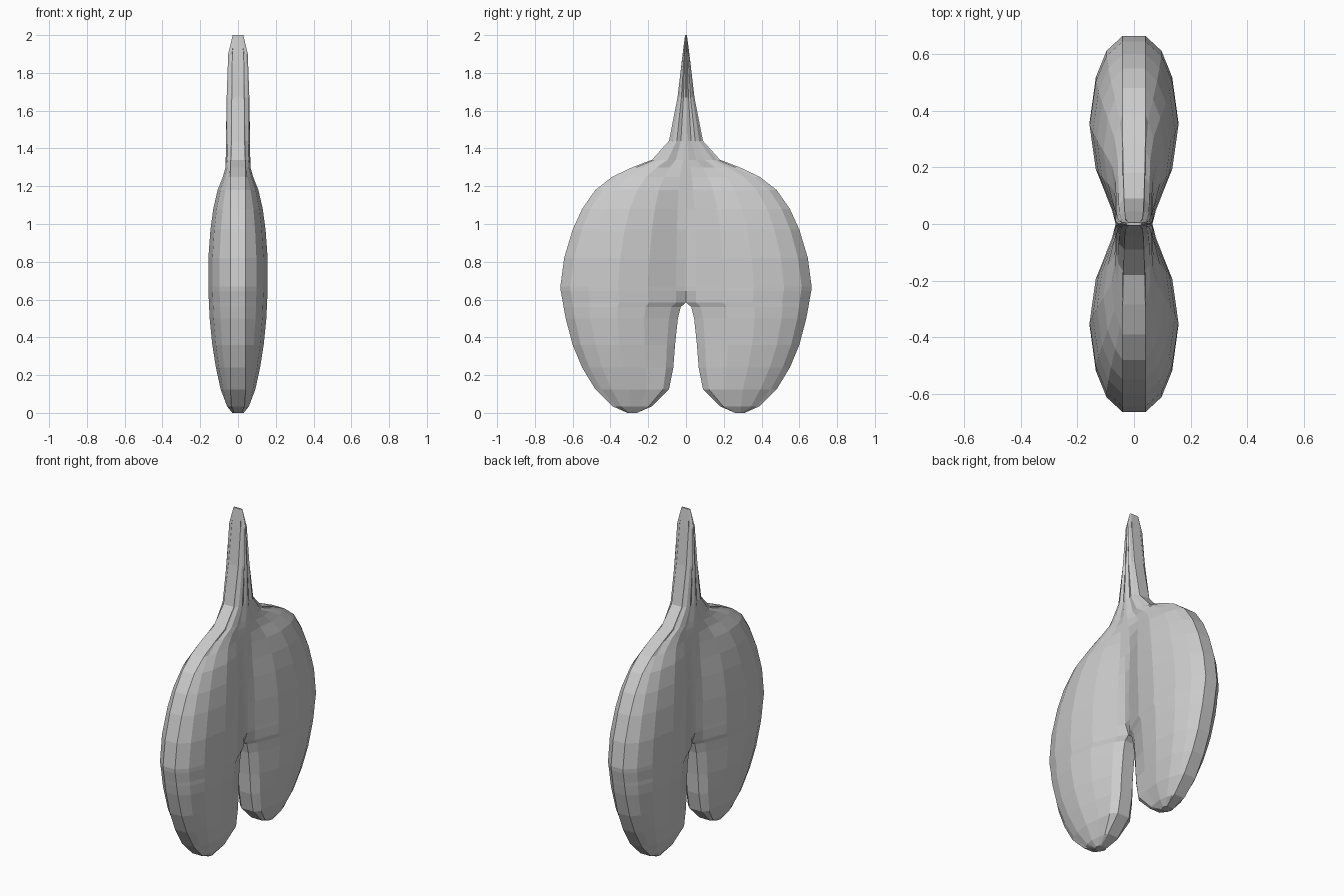
import bpy, bmesh

# Rows up the height: z, inner y, outer y, half depth at inner edge, fullest half depth, rim half depth
ROWS = [
    (0.00, 0.26, 0.31, 0.020, 0.030, 0.020),
    (0.035, 0.18, 0.39, 0.035, 0.058, 0.035),
    (0.125, 0.09, 0.48, 0.040, 0.092, 0.040),
    (0.24, 0.067, 0.55, 0.040, 0.117, 0.040),
    (0.36, 0.058, 0.60, 0.040, 0.136, 0.040),
    (0.50, 0.043, 0.637, 0.040, 0.150, 0.040),
    (0.56, 0.028, 0.648, 0.040, 0.153, 0.040),
    (0.585, 0.0, 0.652, 0.040, 0.154, 0.040),
    (0.645, 0.0, 0.663, 0.062, 0.157, 0.040),
    (0.67, 0.0, 0.665, 0.064, 0.157, 0.040),
    (0.82, 0.0, 0.645, 0.065, 0.157, 0.040),
    (0.97, 0.0, 0.60, 0.065, 0.146, 0.040),
    (1.08, 0.0, 0.55, 0.065, 0.131, 0.040),
    (1.18, 0.0, 0.48, 0.065, 0.108, 0.040),
    (1.25, 0.0, 0.39, 0.065, 0.080, 0.040),
    (1.30, 0.0, 0.285, 0.065, 0.066, 0.040),
    (1.34, 0.0, 0.18, 0.065, 0.064, 0.038),
    (1.44, 0.0, 0.09, 0.064, 0.063, 0.035),
    (1.67, 0.0, 0.045, 0.060, 0.060, 0.033),
    (1.90, 0.0, 0.018, 0.052, 0.052, 0.030),
    (2.00, 0.0, 0.005, 0.028, 0.028, 0.020),
]
SLIT_TOP = 7
ACROSS = [0, 0.08, 0.30, 0.54, 0.78, 0.92, 1]
LAST = len(ACROSS) - 1


def depth(k, inner, full, rim, low):
    soft = max(inner, 0.5 * full) if not low else min(0.075, 0.78 * full)
    return [inner, soft, 0.86 * full, full, 0.86 * full, 0.62 * full, rim][k]


# One lobe with half of the stem
bm = bmesh.new()
sheets = {}
for side in (1, -1):
    sheets[side] = [
        [bm.verts.new((side * depth(k, xi, xm, rim, r <= SLIT_TOP), yi + (yo - yi) * u, z))
         for k, u in enumerate(ACROSS)]
        for r, (z, yi, yo, xi, xm, rim) in enumerate(ROWS)]
f, b = sheets[1], sheets[-1]
for r in range(len(ROWS) - 1):
    for s in (f, b):
        for k in range(LAST):
            bm.faces.new((s[r][k], s[r][k + 1], s[r + 1][k + 1], s[r + 1][k]))
    # Outer rim, and the wall of the slit
    bm.faces.new((f[r][LAST], b[r][LAST], b[r + 1][LAST], f[r + 1][LAST]))
    if r < SLIT_TOP:
        bm.faces.new((f[r][0], f[r + 1][0], b[r + 1][0], b[r][0]))
# Close the foot and the stem tip
for r in (0, -1):
    for k in range(LAST):
        bm.faces.new((f[r][k], b[r][k], b[r][k + 1], f[r][k + 1]))

# Mirror to the second lobe
copy = bmesh.ops.duplicate(bm, geom=bm.verts[:] + bm.edges[:] + bm.faces[:])
for e in copy["geom"]:
    if isinstance(e, bmesh.types.BMVert):
        e.co.y = -e.co.y
bmesh.ops.remove_doubles(bm, verts=bm.verts, dist=0.0005)
bmesh.ops.recalc_face_normals(bm, faces=bm.faces)

mesh = bpy.data.meshes.new("twin_lobed_body")
bm.to_mesh(mesh)
bm.free()
obj = bpy.data.objects.new("twin_lobed_body", mesh)
bpy.context.collection.objects.link(obj)
